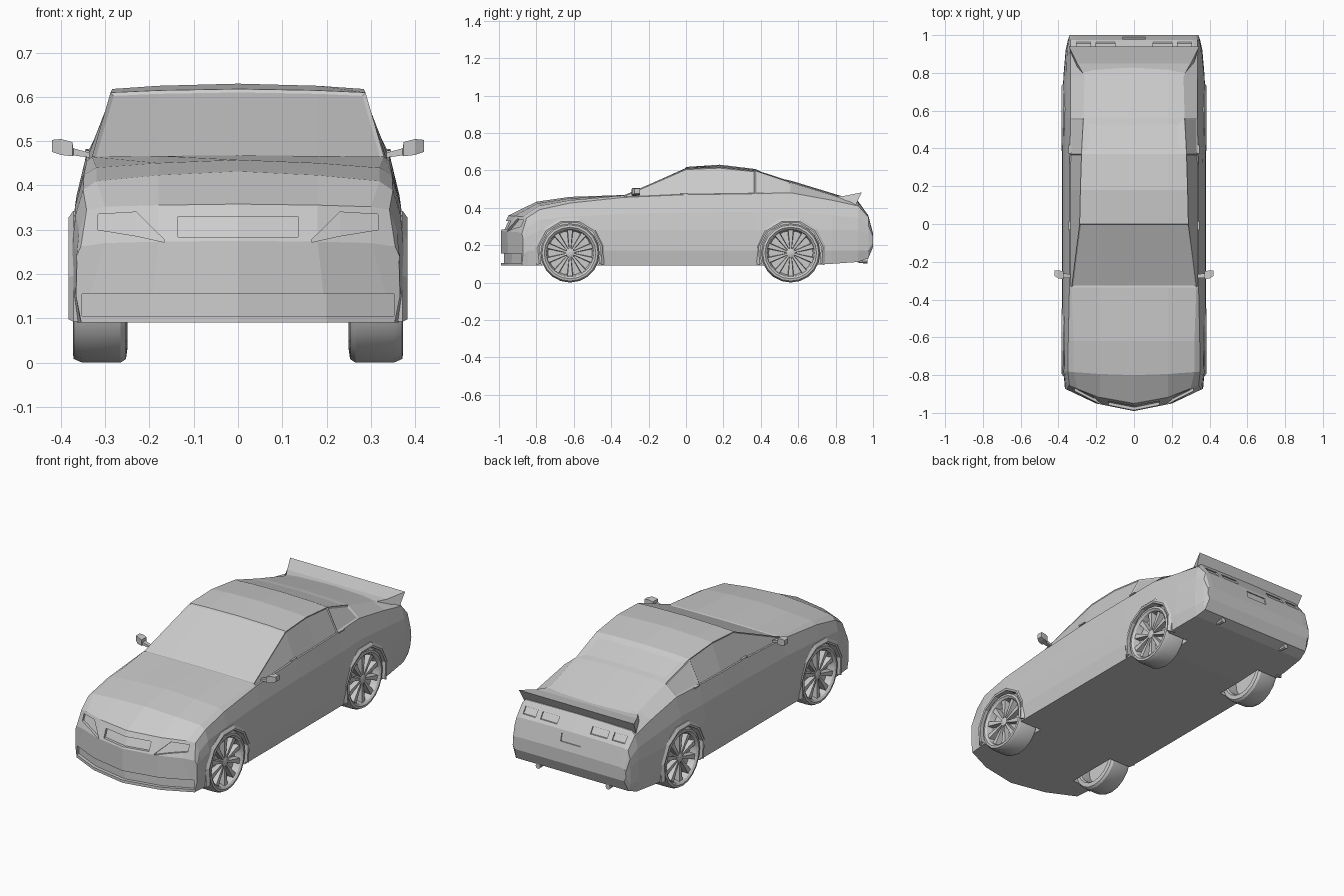
import bpy, bmesh, math
from mathutils import Vector, Matrix
from mathutils.bvhtree import BVHTree

if "Cube" in bpy.data.objects:
    bpy.data.objects.remove(bpy.data.objects["Cube"])

grey = bpy.data.materials.new("light_grey")
grey.diffuse_color = (0.6, 0.6, 0.6, 1)
grey.use_nodes = True
grey.node_tree.nodes["Principled BSDF"].inputs["Base Color"].default_value = grey.diffuse_color


def finish(bm, name, smooth=False):
    """Turn a bmesh into a named object."""
    bmesh.ops.recalc_face_normals(bm, faces=bm.faces[:])
    me = bpy.data.meshes.new(name)
    bm.to_mesh(me)
    bm.free()
    me.materials.append(grey)
    ob = bpy.data.objects.new(name, me)
    bpy.context.collection.objects.link(ob)
    if smooth:
        bpy.ops.object.select_all(action='DESELECT')
        ob.select_set(True)
        bpy.context.view_layer.objects.active = ob
        bpy.ops.object.shade_smooth_by_angle(angle=math.radians(30))
    return ob


def loft(bm, rings, caps=True, closed=False):
    """Skin rings of points; returns the side faces as grid[ring][point]."""
    vs = [[bm.verts.new(p) for p in r] for r in rings]
    n, m = len(vs[0]), len(vs)
    grid = []
    for a in range(m if closed else m - 1):
        b = (a + 1) % m
        grid.append([bm.faces.new((vs[a][i], vs[a][(i + 1) % n], vs[b][(i + 1) % n], vs[b][i]))
                     for i in range(n)])
    if caps and not closed:
        bm.faces.new(vs[0])
        bm.faces.new(vs[-1])
    return vs, grid


def disc(x, r, y, z, n, turn=0.0):
    """Polygon of n sides facing along x."""
    return [(x, y + r * math.cos(turn + math.tau * k / n), z + r * math.sin(turn + math.tau * k / n))
            for k in range(n)]


def box(bm, x0, x1, y0, y1, z0, z1):
    loft(bm, [[(x, y0, z0), (x, y1, z0), (x, y1, z1), (x, y0, z1)] for x in (x0, x1)])


# ---- Body shell: cross-sections from nose to tail ----
def section(y, w, belt, edge, top, bow=0.0, zb=0.09, zl=0.17, zw=0.28):
    mid = ((w + belt[0]) / 2 + 0.004, (zw + belt[1]) / 2)
    half = [(0, zb), (0.2, zb), (w - 0.012, zb), (w, zl), (w - 0.002, zw), mid, belt, edge,
            (0.18, edge[1] + 0.6 * (top - edge[1])), (0, top)]

    def place(x, z):
        a = abs(x)
        f = 1 - 1.65 * a if a < 0.2 else max(0, 0.67 * (0.37 - a) / 0.17)
        return (x, y - bow * f, z)
    return [place(*p) for p in half] + [place(-x, z) for x, z in half[-2:0:-1]]


sections = [
    section(-.87, .366, (.355, .262), (.30, .27), .275, .12, zl=.15, zw=.22),
    section(-.84, .368, (.342, .345), (.30, .352), .358, .11, zw=.25),
    section(-.78, .375, (.35, .39), (.32, .41), .432, .02),
    section(-.62, .38, (.348, .425), (.32, .44), .458),
    section(-.335, .38, (.342, .455), (.33, .465), .468),
    section(0, .38, (.342, .47), (.288, .61), .618),
    section(.18, .38, (.342, .472), (.284, .618), .63),
    section(.37, .38, (.34, .475), (.278, .598), .607),
    section(.56, .38, (.335, .48), (.268, .535), .545),
    section(.78, .374, (.335, .44), (.262, .468), .478, zb=.10),
    section(.92, .362, (.338, .41), (.32, .43), .435, zb=.11),
    section(.975, .35, (.335, .35), (.31, .355), .358, zb=.13, zw=.26),
    section(1.0, .34, (.33, .255), (.30, .26), .262, zb=.19, zl=.21, zw=.235),
]
bm = bmesh.new()
vs, grid = loft(bm, sections, caps=False)
for ring in (vs[0], vs[-1]):            # nose and tail faces
    for i in range(9):
        lo, hi = (-i) % 18, (-i - 1) % 18
        if i < 4:
            for a, b, c, d in ((i, i + 1, 8 - i, 9 - i), (lo, hi, (10 + i) % 18, 9 + i)):
                bm.faces.new((ring[a], ring[b], ring[c], ring[d]))
bmesh.ops.recalc_face_normals(bm, faces=bm.faces[:])


def glass(rows, cols, border, depth):
    bmesh.ops.inset_region(bm, faces=[grid[r][c] for r in rows for c in cols],
                           thickness=border, depth=-depth, use_even_offset=True)


glass([4], [7, 8, 9, 10], 0.008, 0.005)       # windscreen
glass([7], [7, 8, 9, 10], 0.035, 0.004)       # rear window
for col in (6, 11):
    glass([4, 5, 6], [col], 0.005, 0.004)     # door windows
    glass([7], [col], 0.010, 0.004)           # quarter windows
bm.normal_update()
tree = BVHTree.FromBMesh(bm)
body = finish(bm, "body")

# ---- Cutter for wheel wells, lamps, grille and intake ----
WHEELS = [(-0.62, 0.158), (0.56, 0.158)]
bm = bmesh.new()
for y, z in WHEELS:
    for s in (-1, 1):
        loft(bm, [disc(s * x, 0.168, y, z, 12, math.pi / 12) for x in (0.235, 0.45)])


def recess(columns, side, depth):
    """Columns of (x, low z, high z), sunk into the front (-1) or back (1)."""
    rings = []
    for x, z0, z1 in columns:
        def sunk(z):
            hit = tree.ray_cast(Vector((x, side * 1.3, z)), Vector((0, -side, 0)))[0]
            return (hit.y if hit else side * 0.9) - side * depth
        rings.append([(x, side * 1.1, z0), (x, side * 1.1, z1), (x, sunk(z1), z1), (x, sunk(z0), z0)])
    loft(bm, rings)


recess([(x, .105, .155) for x in (-.352, -.2, 0, .2, .352)], -1, 0.018)     # lower intake
recess([(x, .284, .330) for x in (-.135, 0.001, .135)], -1, 0.015)          # grille
for s in (-1, 1):
    recess([(s * .166, .272, .277), (s * .23, .286, .34), (s * .316, .30, .335)], -1, 0.014)  # headlamp
    recess([(s * .10, .372, .405), (s * .20, .372, .405)], 1, 0.008)        # inner tail lamp
    recess([(s * .23, .372, .405), (s * .305, .372, .405)], 1, 0.008)       # outer tail lamp
recess([(-.06, .30, .34), (.06, .30, .34)], 1, 0.006)                       # plate recess
cutter = finish(bm, "body_cutter")
cutter.hide_render = True
mod = body.modifiers.new("cuts", 'BOOLEAN')
mod.operation, mod.solver, mod.object = 'DIFFERENCE', 'EXACT', cutter
baked = bpy.data.meshes.new_from_object(body.evaluated_get(bpy.context.evaluated_depsgraph_get()))
body.modifiers.clear()
body.data = baked
bpy.data.objects.remove(cutter)

# ---- Tail spoiler ----
bm = bmesh.new()
wing = [(.79, .462, .265), (.85, .464, .30), (.94, .482, .345), (.905, .41, .335), (.80, .41, .30)]
loft(bm, [[(s * w, y, z) for y, z, w in wing] for s in (-1, 1)])
finish(bm, "spoiler")

# ---- Wheel arch trims ----
bm = bmesh.new()
for y, z in WHEELS:
    for s in (-1, 1):
        rings = []
        for k in range(8):
            a = math.radians(-20 + 220 * k / 7)
            rings.append([(s * x, y + r * math.cos(a), z + r * math.sin(a))
                          for r, x in ((.166, .345), (.166, .381), (.176, .383), (.192, .372), (.192, .345))])
        loft(bm, rings)
finish(bm, "wheel_arches")

# ---- Wheels: tyre, rim dish, ten spokes and hub ----
bm = bmesh.new()
tyre = [(.128, .365), (.138, .373), (.15, .371), (.158, .352), (.158, .265), (.15, .253),
        (.128, .25), (.12, .26), (.118, .33), (.122, .345)]
loft(bm, [disc(x, r, 0, 0, 20) for r, x in tyre], closed=True)
loft(bm, [disc(x, .121, 0, 0, 20) for x in (.318, .332)])
loft(bm, [disc(x, r, 0, 0, 10) for x, r in ((.33, .026), (.358, .024), (.362, .015))])
for k in range(10):
    rot = Matrix.Rotation(math.tau * k / 10, 3, 'X')
    loft(bm, [[rot @ Vector(p) for p in ((.33, -w, r), (.33, w, r), (x, w * .8, r), (x, -w * .8, r))]
              for r, w, x in ((.015, .005, .356), (.124, .017, .362))])
wheel = finish(bm, "wheel_front_right", smooth=True)
wheel.location = (0, *WHEELS[0])
for name, (y, z), turn in (("wheel_front_left", WHEELS[0], math.pi), ("wheel_rear_right", WHEELS[1], 0),
                           ("wheel_rear_left", WHEELS[1], math.pi)):
    ob = bpy.data.objects.new(name, wheel.data)
    ob.location, ob.rotation_euler = (0, y, z), (0, 0, turn)
    bpy.context.collection.objects.link(ob)

# ---- Door mirrors, handles and exhausts ----
for s, side in ((-1, "left"), (1, "right")):
    bm = bmesh.new()
    mirror = [(.335, -.285, -.265, .463, .474), (.372, -.287, -.262, .468, .484),
              (.374, -.292, -.25, .466, .498), (.40, -.288, -.246, .469, .505), (.42, -.275, -.245, .476, .503)]
    loft(bm, [[(s * x, y0, z0), (s * x, y1, z0), (s * x, y1, z1), (s * x, y0, z1)]
              for x, y0, y1, z0, z1 in mirror])
    finish(bm, "mirror_" + side)
    bm = bmesh.new()
    for y in (-0.01, 0.395):
        box(bm, s * .335, s * .346, y - .022, y + .022, .472, .479)
    finish(bm, "door_handles_" + side)
    bm = bmesh.new()
    pipe = [(.90, .125, .010), (.93, .116, .012), (.97, .116, .014)]
    loft(bm, [[(s * .21 + r * math.cos(math.tau * k / 8), y, z + r * math.sin(math.tau * k / 8))
               for k in range(8)] for y, z, r in pipe])
    finish(bm, "exhaust_" + side)
